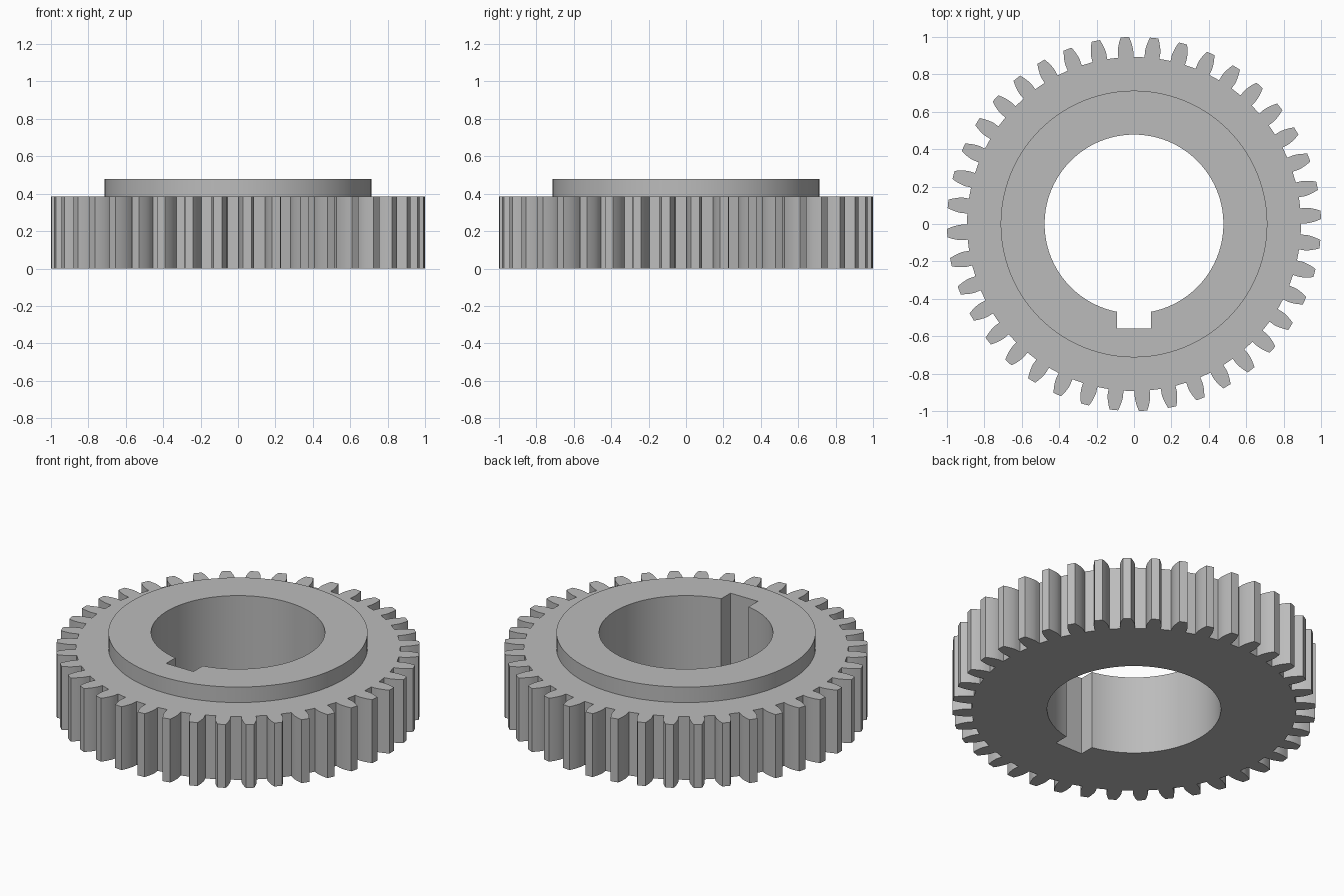
import bpy, bmesh
from math import sin, cos, tan, acos, asin, pi, radians, sqrt

cube = bpy.data.objects.get("Cube")
if cube:
    bpy.data.objects.remove(cube, do_unlink=True)

TEETH = 40
TIP, ROOT = 1.0, 0.893
PITCH = TIP * TEETH / (TEETH + 2)
PRESSURE = radians(14.5)
BASE = PITCH * cos(PRESSURE)
PHASE = radians(2.8)
GEAR_TOP, HUB_TOP = 0.385, 0.479
HUB_R, BORE_R = 0.713, 0.478
KEY_HALF, KEY_Y = 0.092, -0.558
SEGMENTS = 96


def polar(r, a):
    return (r * cos(a), r * sin(a))


def involute(a):
    return tan(a) - a


def half_angle(r):
    """Half the angular thickness of a tooth at radius r (radial below the base circle)."""
    a = acos(min(1, BASE / r))
    return pi / (2 * TEETH) + involute(PRESSURE) - involute(a)


def tooth_outline():
    steps = 6
    radii = [ROOT] + [BASE + (TIP - BASE) * i / steps for i in range(steps + 1)]
    points = []
    for t in range(TEETH):
        mid = PHASE + 2 * pi * t / TEETH
        points += [polar(r, mid - half_angle(r)) for r in radii]
        points.append(polar(TIP, mid))
        points += [polar(r, mid + half_angle(r)) for r in reversed(radii)]
    return points


def bore_outline():
    gap = asin(KEY_HALF / BORE_R)
    start, sweep = -pi / 2 + gap, 2 * pi - 2 * gap
    arc = [polar(BORE_R, start + sweep * i / SEGMENTS) for i in range(SEGMENTS + 1)]
    return arc + [(-KEY_HALF, KEY_Y), (KEY_HALF, KEY_Y)]


bm = bmesh.new()


def ring(points, z):
    verts = [bm.verts.new((x, y, z)) for x, y in points]
    edges = [bm.edges.new((v, verts[i - 1])) for i, v in enumerate(verts)]
    return verts, edges


def wall(low, high):
    a, b = low[0], high[0]
    for i in range(len(a)):
        bm.faces.new((a[i - 1], a[i], b[i], b[i - 1]))


def cap(outer, inner):
    bmesh.ops.triangle_fill(bm, use_beauty=True, edges=outer[1] + inner[1], normal=(0, 0, 1))


teeth, bore = tooth_outline(), bore_outline()
hub = [polar(HUB_R, 2 * pi * i / SEGMENTS) for i in range(SEGMENTS)]

teeth_low, teeth_high = ring(teeth, 0), ring(teeth, GEAR_TOP)
hub_low, hub_high = ring(hub, GEAR_TOP), ring(hub, HUB_TOP)
bore_low, bore_high = ring(bore, 0), ring(bore, HUB_TOP)

# Flat faces: underside, toothed shoulder, hub top
cap(teeth_low, bore_low)
cap(teeth_high, hub_low)
cap(hub_high, bore_high)

# Upright faces: teeth, hub rim, bore with keyway
wall(teeth_low, teeth_high)
wall(hub_low, hub_high)
wall(bore_low, bore_high)
bmesh.ops.recalc_face_normals(bm, faces=bm.faces)

mesh = bpy.data.meshes.new("spur_gear")
bm.to_mesh(mesh)
bm.free()
gear = bpy.data.objects.new("spur_gear", mesh)
bpy.context.collection.objects.link(gear)

# Plain grey metal
grey = bpy.data.materials.new("grey")
grey.use_nodes = True
colour = (0.5, 0.5, 0.5, 1)
grey.diffuse_color = colour
grey.node_tree.nodes["Principled BSDF"].inputs["Base Color"].default_value = colour
mesh.materials.append(grey)

bpy.context.view_layer.objects.active = gear
gear.select_set(True)
bpy.ops.object.shade_smooth_by_angle(angle=radians(25))
